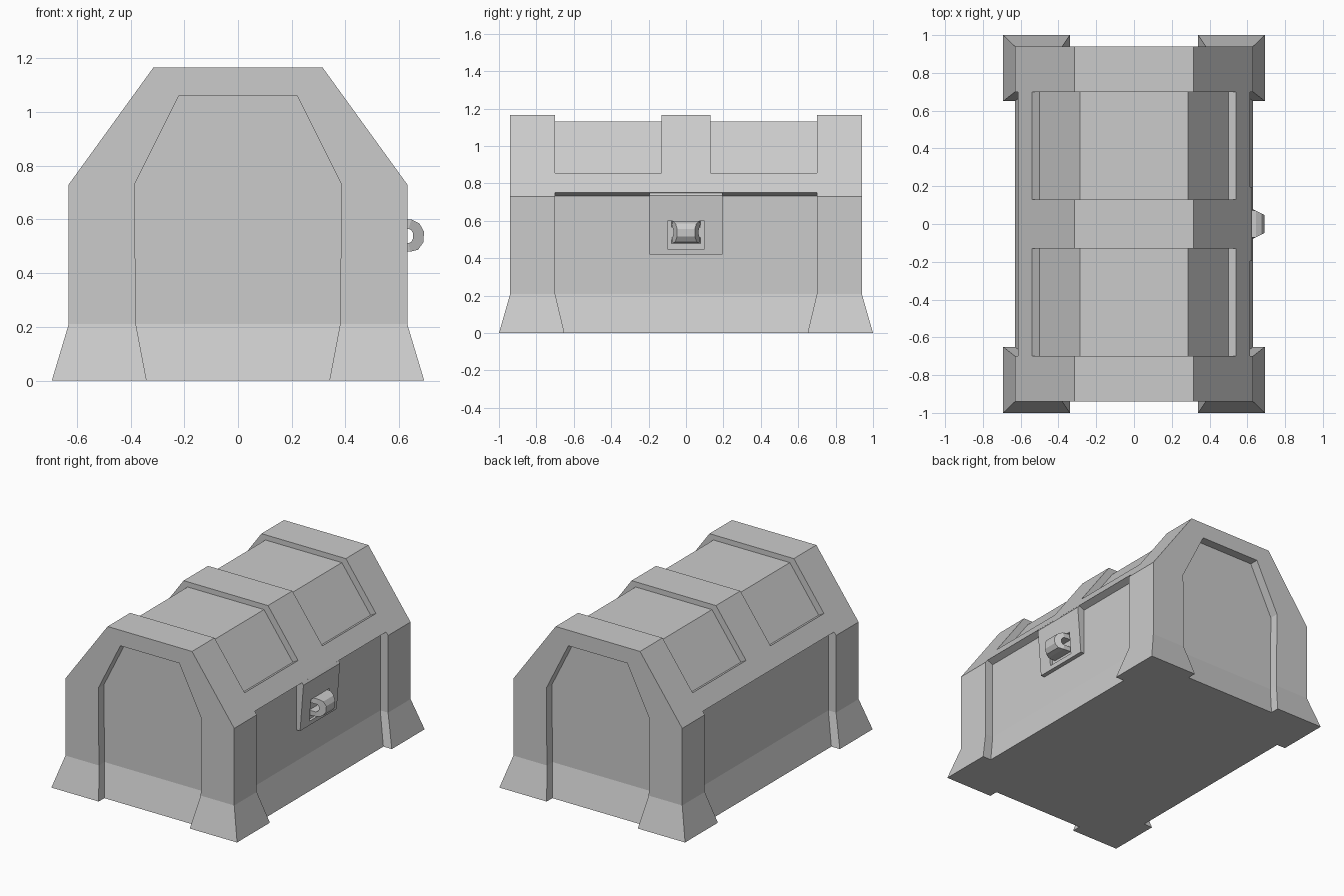
import bpy, bmesh

if "Cube" in bpy.data.objects:
    bpy.data.objects.remove(bpy.data.objects["Cube"])


def mesh_object(name, verts, faces):
    bm = bmesh.new()
    vs = [bm.verts.new(v) for v in verts]
    for f in faces:
        bm.faces.new([vs[i] for i in f])
    bmesh.ops.recalc_face_normals(bm, faces=bm.faces)
    me = bpy.data.meshes.new(name)
    bm.to_mesh(me)
    bm.free()
    ob = bpy.data.objects.new(name, me)
    bpy.context.collection.objects.link(ob)
    return ob


def loft(name, rings):
    """Skin a stack of four-corner rings."""
    n = len(rings)
    verts = [v for r in rings for v in r]
    faces = [(0, 1, 2, 3), tuple(4 * (n - 1) + i for i in range(4))]
    for k in range(n - 1):
        for i in range(4):
            j = (i + 1) % 4
            faces.append((4*k + i, 4*k + j, 4*k + 4 + j, 4*k + 4 + i))
    return mesh_object(name, verts, faces)


def rect(x0, x1, y0, y1, z):
    return [(x0, y0, z), (x1, y0, z), (x1, y1, z), (x0, y1, z)]


def extrude_y(name, profile, y0, y1):
    n = len(profile)
    verts = [(x, y, z) for y in (y0, y1) for x, z in profile]
    faces = [tuple(range(n)), tuple(range(n, 2 * n))]
    faces += [(i, (i + 1) % n, n + (i + 1) % n, n + i) for i in range(n)]
    return mesh_object(name, verts, faces)


def cut(target, cutters):
    bpy.context.view_layer.objects.active = target
    for c in cutters:
        m = target.modifiers.new("cut", 'BOOLEAN')
        m.operation = 'DIFFERENCE'
        m.solver = 'EXACT'
        m.object = c
        bpy.ops.object.modifier_apply(modifier=m.name)


# Flared base and sloped lid
base = loft("chest_base", [rect(-x, x, -y, y, z) for x, y, z in
                           ((.693, 1, 0), (.63, .94, .21), (.63, .94, .73))])
lid = loft("chest_lid", [rect(-x, x, -.94, .94, z) for x, z in ((.63, .73), (.315, 1.165))])

# Cutters for the sunken panels
wall_cutters, roof_cutters = [], []
for s in (-1, 1):
    # end panel: half width, depth position, height
    wall_cutters.append(loft("end_cutter", [
        rect(-w, w, s * d, s * 1.2, z) for w, d, z in
        ((.32, .969, -.1), (.34, .94, 0), (.38, .88, .21), (.385, .88, .73), (.22, .88, 1.06))]))
    # long side panel, with a top that slants up under the eave
    rings = [rect(s * d, s * .8, -w, w, z) for w, d, z in
             ((.626, .659, -.1), (.65, .63, 0), (.70, .572, .21))]
    rings.append([(s * .572, -.7, .733), (s * .8, -.7, .824),
                  (s * .8, .7, .824), (s * .572, .7, .733)])
    wall_cutters.append(loft("side_cutter", rings))
    # roof panel
    half = [(.285, 1.13), (.50, .833), (.70, .943), (.70, 1.3)]
    profile = half + [(-x, z) for x, z in reversed(half)]
    roof_cutters.append(extrude_y("roof_cutter", profile, s * .13, s * .70))

cut(base, wall_cutters)
cut(lid, wall_cutters + roof_cutters)

# Wedge-shaped lock plate with a shallow square socket
plate = loft("lock_plate", [rect(.55, x, -.195, .195, z) for x, z in
                            ((.60, .42), (.625, .735), (.615, .75))])
socket = loft("socket_cutter", [rect(.585, .8, -.1, .1, z) for z in (.45, .60)])
cut(plate, [socket])

for c in wall_cutters + roof_cutters + [socket]:
    bpy.data.objects.remove(c)

# Tapered half-ring on the lock
outer = [(.58, .60), (.645, .60), (.675, .585), (.692, .555), (.69, .515), (.67, .487), (.64, .48), (.58, .48)]
inner = [(.58, .565), (.635, .565), (.645, .56), (.652, .548), (.652, .53), (.645, .517), (.635, .512), (.58, .512)]
verts = []
for (ox, oz), (ix, iz) in zip(outer, inner):
    for x, z in ((ox, oz), (ix, iz)):
        w = min(.078, .078 - (x - .63) * .5)
        verts += [(x, -w, z), (x, w, z)]
# reorder each section to run round its edge
sections = [[verts[4*k], verts[4*k + 1], verts[4*k + 3], verts[4*k + 2]] for k in range(len(outer))]
loft("lock_ring", sections)
